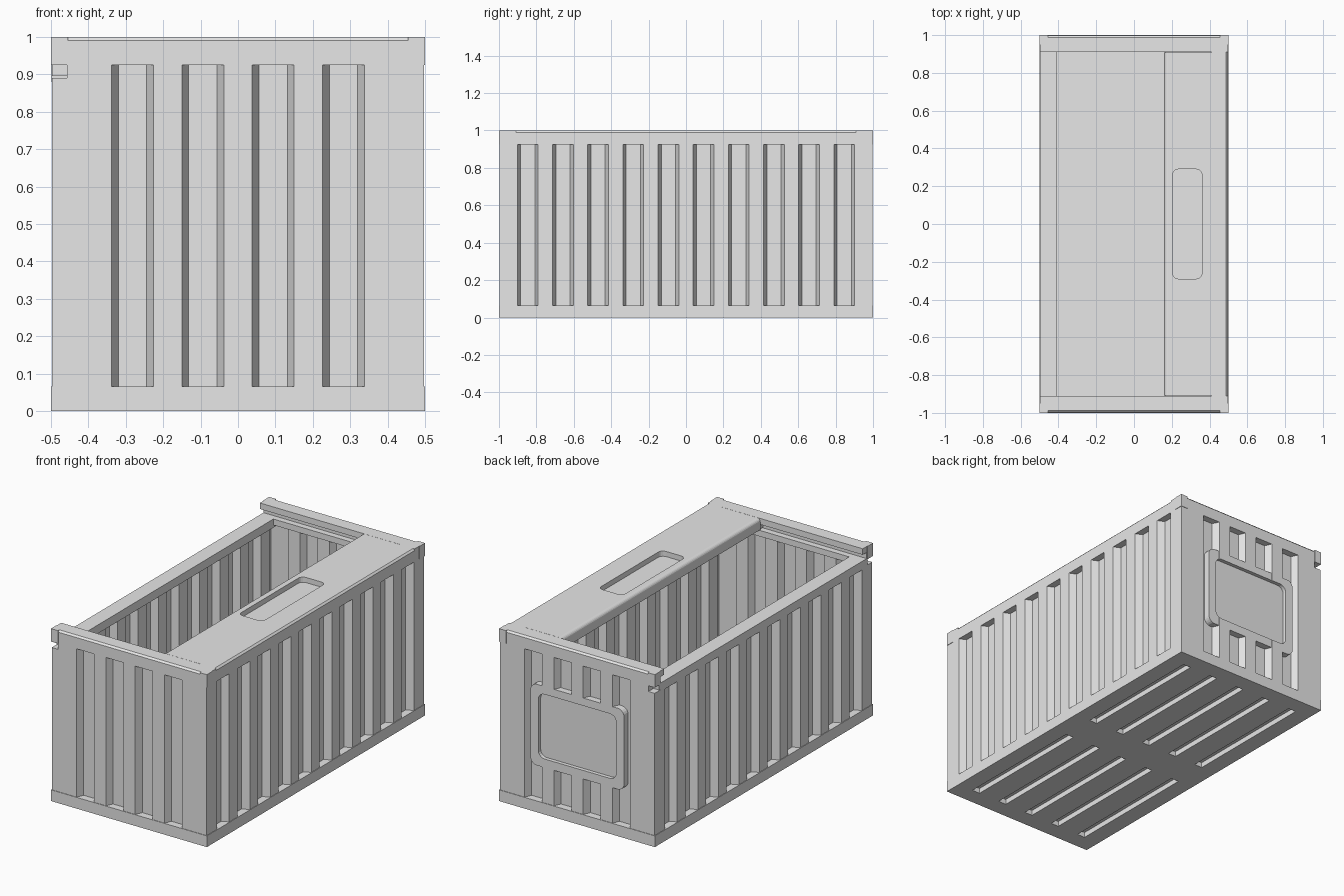
import bpy, bmesh, math
from mathutils import Vector

old = bpy.data.objects.get("Cube")
if old:
    bpy.data.objects.remove(old, do_unlink=True)

grey = bpy.data.materials.new("plain_grey")
grey.use_nodes = True
colour = (0.8, 0.8, 0.8, 1)
grey.diffuse_color = colour
grey.node_tree.nodes["Principled BSDF"].inputs["Base Color"].default_value = colour

PLACE = {
    "x": lambda a, b, h: Vector((h, a, b)),
    "y": lambda a, b, h: Vector((a, h, b)),
    "z": lambda a, b, h: Vector((a, b, h)),
}


def prism(name, points, low, high, axis):
    """Extrude a flat outline along one axis."""
    bm = bmesh.new()
    place = PLACE[axis]
    rings = [[bm.verts.new(place(a, b, h)) for a, b in points] for h in (low, high)]
    bm.faces.new(rings[0])
    bm.faces.new(rings[1])
    n = len(points)
    for i in range(n):
        j = (i + 1) % n
        bm.faces.new((rings[0][i], rings[0][j], rings[1][j], rings[1][i]))
    bmesh.ops.recalc_face_normals(bm, faces=bm.faces)
    mesh = bpy.data.meshes.new(name)
    bm.to_mesh(mesh)
    bm.free()
    mesh.materials.append(grey)
    obj = bpy.data.objects.new(name, mesh)
    bpy.context.collection.objects.link(obj)
    return obj


def rect(a0, a1, b0, b1):
    return [(a0, b0), (a1, b0), (a1, b1), (a0, b1)]


def rounded(a0, a1, b0, b1, r, steps=5):
    corners = [(a1 - r, b1 - r), (a0 + r, b1 - r), (a0 + r, b0 + r), (a1 - r, b0 + r)]
    points = []
    for k, (a, b) in enumerate(corners):
        for s in range(steps + 1):
            t = math.pi / 2 * (k + s / steps)
            points.append((a + r * math.cos(t), b + r * math.sin(t)))
    return points


def cut(obj, cutter):
    mod = obj.modifiers.new("cut", "BOOLEAN")
    mod.operation = "DIFFERENCE"
    mod.solver = "EXACT"
    mod.object = cutter
    with bpy.context.temp_override(object=obj, active_object=obj, selected_objects=[obj]):
        bpy.ops.object.modifier_apply(modifier=mod.name)


def discard(obj):
    bpy.data.objects.remove(obj, do_unlink=True)


# Corrugated walls
PITCH, DEPTH, THICK = 0.188, 0.04, 0.04
OUT_X, OUT_Y = 0.497, 0.997


def corrugation(half, count):
    line = [(-half, 0)]
    for i in range(count):
        c = (i - (count - 1) / 2) * PITCH
        line += [(c - 0.056, 0), (c - 0.038, DEPTH), (c + 0.038, DEPTH), (c + 0.056, 0)]
    line.append((half, 0))
    return line + [(s, d + THICK) for s, d in reversed(line)]


long_profile = corrugation(OUT_Y, 10)
end_profile = corrugation(OUT_X - THICK, 4)
prism("left_wall", [(OUT_X - d, s) for s, d in long_profile], 0.06, 0.926, "z")
prism("right_wall", [(d - OUT_X, s) for s, d in long_profile], 0.06, 0.89, "z")
prism("front_wall", [(s, d - OUT_Y) for s, d in end_profile], 0.06, 0.926, "z")
back_wall = prism("back_wall", [(s, OUT_Y - d) for s, d in end_profile], 0.06, 0.926, "z")

# Label frame on the back, with a shallow window
frame = prism("label_frame", rounded(-0.3, 0.3, 0.27, 0.74, 0.04), 0.958, 0.9965, "y")
window = prism("window_cutter", rounded(-0.25, 0.25, 0.32, 0.695, 0.04), 0.975, 1.1, "y")
window.hide_render = True
cut(frame, window)
cut(back_wall, window)
discard(window)

# Base slab with two rows of slots underneath
base = prism("base", rect(-0.5, 0.5, -1, 1), 0, 0.065, "z")
for i in range(5):
    x = (i - 2) * PITCH
    for y in (-0.5, 0.5):
        slot = prism("slot_cutter", rect(x - 0.025, x + 0.025, y - 0.4, y + 0.4), -0.1, 0.03, "z")
        slot.hide_render = True
        cut(base, slot)
        discard(slot)

# End rails with a sliding track, and corner caps
track = [(OUT_Y, 0.925), (OUT_Y, 0.99), (0.987, 1), (0.91, 1), (0.91, 0.965), (0.945, 0.965),
         (0.945, 0.93), (0.91, 0.93), (0.91, 0.895), (0.955, 0.895), (0.955, 0.925)]
for side, word in ((-1, "front"), (1, "back")):
    prism(word + "_rail", [(side * y, z) for y, z in track], -OUT_X, OUT_X, "x")
    for hand, which in ((-1, "right"), (1, "left")):
        xs = sorted((hand * 0.455, hand * 0.5))
        ys = sorted((side * 0.95, side))
        prism(f"{word}_{which}_cap", rect(*xs, *ys), 0.925, 1, "z")

# Long rails: full height on the left, low on the right where the lid enters
side_rail = [(OUT_X, 0.925), (OUT_X, 0.99), (0.487, 1), (0.41, 1),
             (0.41, 0.895), (0.455, 0.895), (0.455, 0.925)]
prism("left_rail", side_rail, -0.95, 0.95, "y")
prism("right_rail", rect(-0.498, -0.41, 0.88, 0.93), -0.95, 0.95, "y")

# Half-open lid with a rounded leading edge and a finger recess
edge = [(0.18 - 0.02 * math.sin(t), 0.98 + 0.02 * math.cos(t))
        for t in (i * math.pi / 10 for i in range(6))]
lid = prism("lid", [(0.415, 1)] + edge + [(0.16, 0.935), (0.415, 0.935)], -0.909, 0.909, "y")
grip = prism("grip_cutter", rounded(0.205, 0.36, -0.29, 0.29, 0.03), 0.97, 1.1, "z")
grip.hide_render = True
cut(lid, grip)
discard(grip)
for side, word in ((-1, "front"), (1, "back")):
    ys = sorted((side * 0.9, side * 0.943))
    prism(word + "_lid_tongue", rect(0.165, 0.41, *ys), 0.936, 0.962, "z")
